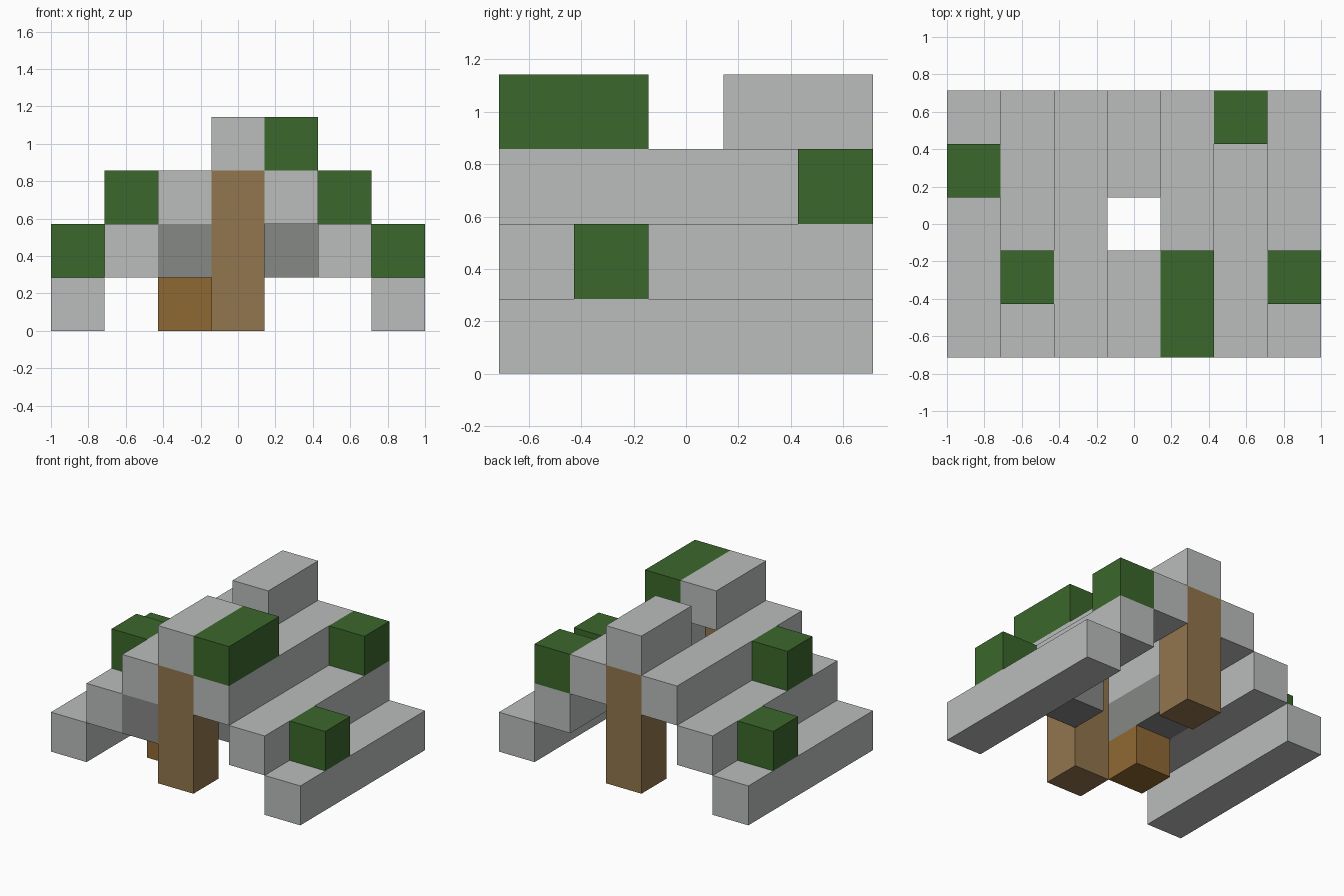
import bpy

old = bpy.data.objects.get("Cube")
if old:
    bpy.data.objects.remove(old, do_unlink=True)

U = 2 / 7  # edge of one block


def material(name, r, g, b):
    m = bpy.data.materials.new(name)
    m.use_nodes = True
    m.diffuse_color = (r, g, b, 1)
    bsdf = m.node_tree.nodes["Principled BSDF"]
    bsdf.inputs["Base Color"].default_value = (r, g, b, 1)
    bsdf.inputs["Roughness"].default_value = 0.9
    return m


stone = material("pale stone", 0.49, 0.51, 0.505)
dark_stone = material("dark stone", 0.238, 0.246, 0.235)
leaf = material("leaf green", 0.043, 0.136, 0.024)
timber = material("brown timber", 0.287, 0.181, 0.074)
crate_wood = material("orange wood", 0.275, 0.141, 0.033)


def block(name, mat, x, y, z, ny=1, nz=1):
    """Box one block wide, starting at cell (x, y, z), ny deep and nz high."""
    centre = (x * U, (y + (ny - 1) / 2) * U, (z + nz / 2) * U)
    bpy.ops.mesh.primitive_cube_add(size=1, location=centre)
    ob = bpy.context.object
    ob.name = name
    ob.scale = (U, ny * U, nz * U)
    bpy.ops.object.transform_apply(location=False, rotation=False, scale=True)
    ob.data.materials.append(mat)
    return ob


# Stepped roof beams, mirrored left and right
for side, label in ((1, "left"), (-1, "right")):
    for step in range(3):
        block(f"{label}_roof_beam_{step + 1}", stone, side * (3 - step), -2, step, ny=5)

# Broken ridge and gable posts
for y, label in ((-2, "front"), (1, "back")):
    block(f"{label}_ridge", stone, 0, y, 3, ny=2)
for y, label in ((-2, "front"), (2, "back")):
    block(f"{label}_post", timber, 0, y, 0, nz=3)

# Leaf clumps lying on the roof steps
for i, (x, y, z, ny) in enumerate([(-3, 1, 1, 1), (-2, -1, 2, 1), (1, -2, 3, 2),
                                   (2, 2, 2, 1), (3, -1, 1, 1)]):
    block(f"leaf_clump_{i + 1}", leaf, x, y, z, ny=ny)

# Dark stones under the roof and a crate
block("right_inner_stones", dark_stone, -1, -2, 1, ny=3)
block("left_inner_stone", dark_stone, 1, -1, 1)
block("crate", crate_wood, -1, -1, 0)
